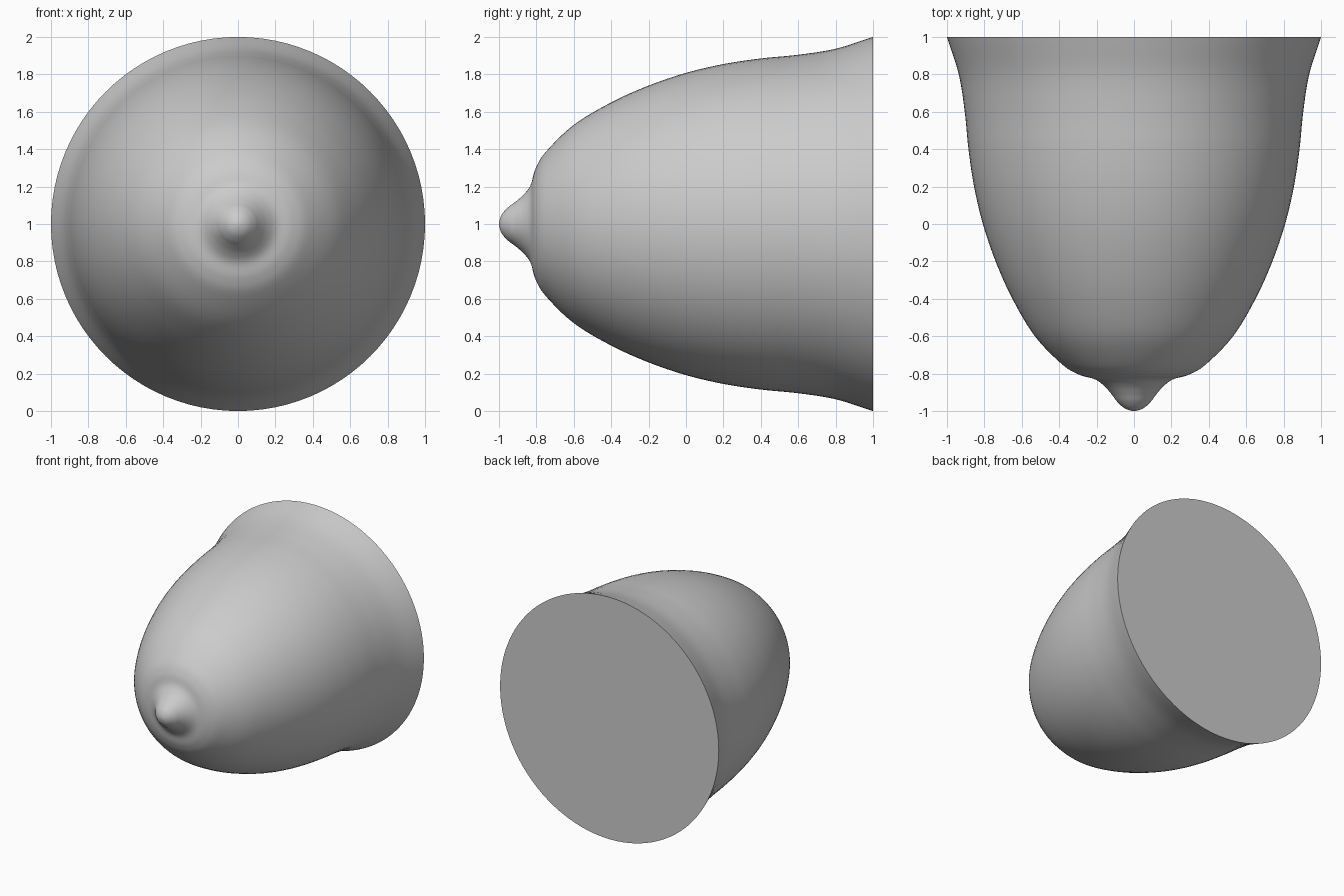
import bpy, bmesh, math
from mathutils import Vector, Matrix

cube = bpy.data.objects.get("Cube")
if cube:
    bpy.data.objects.remove(cube, do_unlink=True)

SIDES = 96
STEPS = 6

# Half outline of the dome: (y along the axis, radius), tip to rim
OUTLINE = [(-1, 0), (-0.985, 0.05), (-0.95, 0.09), (-0.91, 0.12), (-0.865, 0.16),
           (-0.83, 0.21), (-0.805, 0.295), (-0.75, 0.385), (-0.6, 0.53), (-0.4, 0.65),
           (-0.2, 0.74), (0, 0.808), (0.2, 0.855), (0.4, 0.885), (0.6, 0.905),
           (0.8, 0.937), (1, 1)]


def smooth_path(points):
    """Catmull-Rom curve through the points, mirrored over the axis at the tip."""
    pts = [Vector(p) for p in points]
    pts = [Vector((pts[1].x, -pts[1].y))] + pts + [2 * pts[-1] - pts[-2]]
    path = []
    for a, b, c, d in zip(pts, pts[1:], pts[2:], pts[3:]):
        for i in range(STEPS):
            t = i / STEPS
            path.append(b + (c - a) * t / 2 + (a - b * 2.5 + c * 2 - d / 2) * t**2
                        + (b * 3 - a - c * 3 + d) * t**3 / 2)
    return path + [pts[-2]]


def make_material(name, colour):
    mat = bpy.data.materials.new(name)
    mat.use_nodes = True
    mat.diffuse_color = colour
    mat.node_tree.nodes["Principled BSDF"].inputs["Base Color"].default_value = colour
    return mat


# Revolve the outline around the y axis and cap the flat back
bm = bmesh.new()
verts = [bm.verts.new((p.y, p.x, 0)) for p in smooth_path(OUTLINE)]
edges = [bm.edges.new(pair) for pair in zip(verts, verts[1:])]
bmesh.ops.spin(bm, geom=verts + edges, axis=(0, 1, 0), cent=(0, 0, 0),
               angle=math.tau, steps=SIDES)
bmesh.ops.remove_doubles(bm, verts=bm.verts, dist=0.0001)
bmesh.ops.holes_fill(bm, edges=[e for e in bm.edges if e.is_boundary], sides=0)
bmesh.ops.recalc_face_normals(bm, faces=bm.faces)
bmesh.ops.transform(bm, matrix=Matrix.Translation((0, 0, 1)), verts=bm.verts)

mesh = bpy.data.meshes.new("tipped_dome")
bm.to_mesh(mesh)
bm.free()
mesh.materials.append(make_material("light grey", (0.6, 0.6, 0.6, 1)))
dome = bpy.data.objects.new("tipped_dome", mesh)
bpy.context.collection.objects.link(dome)

# Smooth sides with a crisp rim at the back
bpy.ops.object.select_all(action='DESELECT')
dome.select_set(True)
bpy.context.view_layer.objects.active = dome
bpy.ops.object.shade_smooth_by_angle(angle=math.radians(40))
